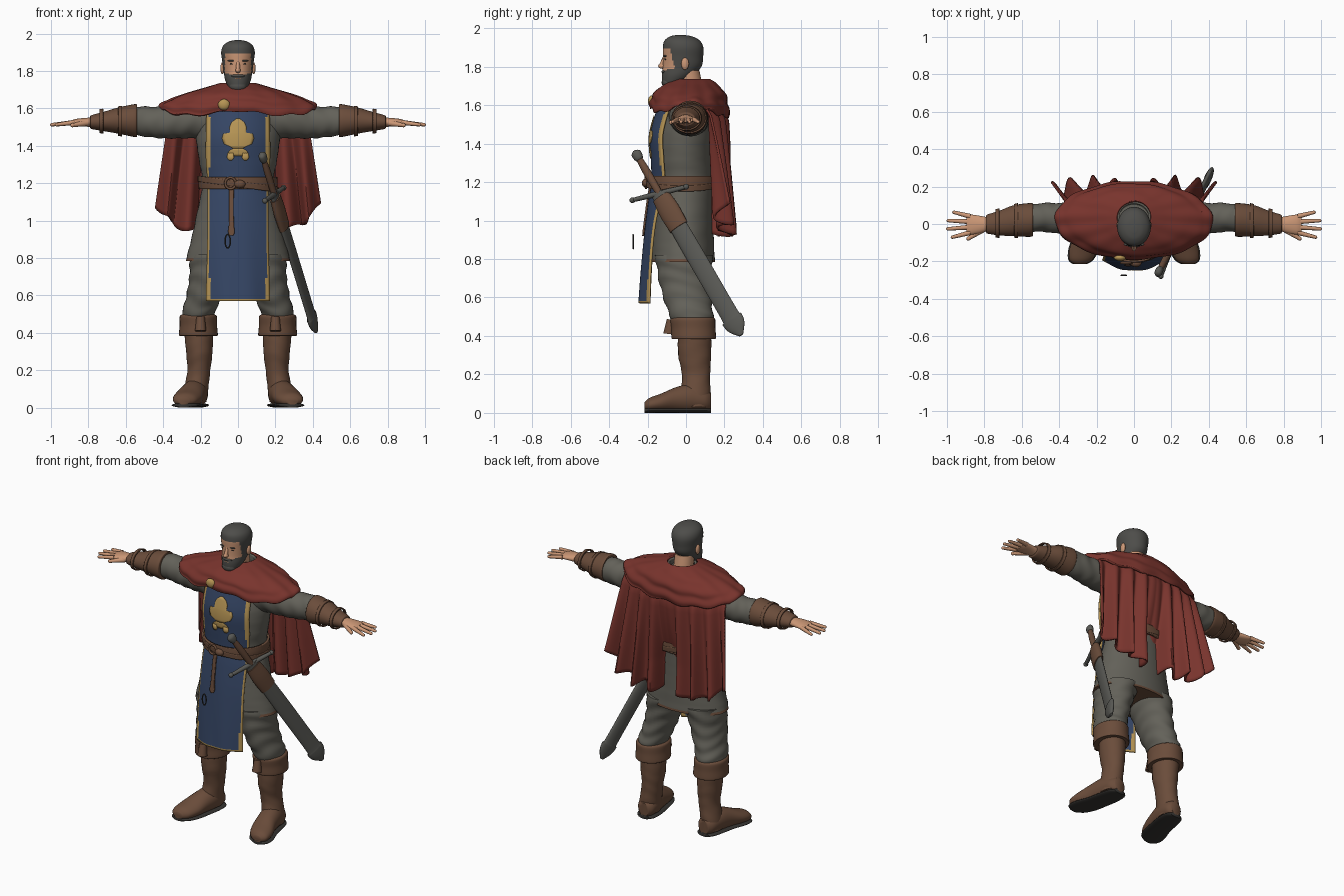
import bpy, bmesh, math
from mathutils import Vector, Matrix

cube = bpy.data.objects.get("Cube")
if cube:
    bpy.data.objects.remove(cube, do_unlink=True)


def material(name, *rgb):
    mat = bpy.data.materials.new(name)
    mat.use_nodes = True
    mat.diffuse_color = (*rgb, 1)
    mat.node_tree.nodes["Principled BSDF"].inputs["Base Color"].default_value = (*rgb, 1)
    return mat


RED = material("red_wool", .19, .034, .026)
BLUE = material("blue_cloth", .036, .061, .13)
GOLD = material("gold_trim", .47, .30, .09)
BROWN = material("brown_leather", .145, .073, .043)
GREY = material("grey_cloth", .125, .12, .1)
SKIN = material("skin", .6, .31, .18)
HAIR = material("dark_hair", .075, .074, .068)
STEEL = material("dull_steel", .1, .1, .09)
DARK = material("dark_sole", .035, .033, .03)


def finish(name, bm, mats, rule=None, mirror=False, thick=0, angle=50, matrix=None):
    """Turn a bmesh into a shaded object with its materials and modifiers."""
    bmesh.ops.recalc_face_normals(bm, faces=bm.faces)
    mesh = bpy.data.meshes.new(name)
    for face in bm.faces:
        face.smooth = True
        if rule:
            face.material_index = int(rule(face.calc_center_median()))
    bm.to_mesh(mesh)
    bm.free()
    mesh.set_sharp_from_angle(angle=math.radians(angle))
    for mat in mats:
        mesh.materials.append(mat)
    obj = bpy.data.objects.new(name, mesh)
    bpy.context.collection.objects.link(obj)
    if matrix:
        obj.matrix_world = matrix
    if thick:
        solid = obj.modifiers.new("thickness", "SOLIDIFY")
        solid.thickness, solid.offset = thick, 0
    if mirror:
        obj.modifiers.new("mirror", "MIRROR").use_clip = False
    return obj


def spline(rows, k):
    """Catmull-Rom refinement of a short table of sections."""
    out, last = [], len(rows) - 1
    for i in range(last):
        near = (rows[max(i - 1, 0)], rows[i], rows[i + 1], rows[min(i + 2, last)])
        for t in (j / k for j in range(k)):
            out.append([q + .5 * t * (r - p + t * (2*p - 5*q + 4*r - s + t * (3*q - p - 3*r + s)))
                        for p, q, r, s in zip(*near)])
    return out + [list(rows[-1])]


def skin_grid(bm, grid, closed):
    verts = [[bm.verts.new(co) for co in line] for line in grid]
    for a, b in zip(verts, verts[1:]):
        for i in range(len(a) - (not closed)):
            j = (i + 1) % len(a)
            bm.faces.new((a[i], a[j], b[j], b[i]))
    return verts


def loft(name, rows, mats, axis="z", n=32, k=5, wrinkle=0, warp=None, cap=True, **kw):
    """Elliptic sections (position, centre a, centre b, radius a, radius b) along an axis."""
    grid = []
    for t, a, b, ra, rb in spline(rows, k):
        line = []
        for i in range(n):
            ang = math.tau * i / n
            w = 1 + wrinkle * math.sin(t * 75 + 2 * math.sin(ang * 2 + t * 9))
            u, v = a + ra * w * math.cos(ang), b + rb * w * math.sin(ang)
            co = Vector({"x": (t, u, v), "y": (u, t, v), "z": (u, v, t)}[axis])
            line.append(warp(co, ang) if warp else co)
        grid.append(line)
    bm = bmesh.new()
    verts = skin_grid(bm, grid, True)
    if cap:
        bm.faces.new(verts[0])
        bm.faces.new(verts[-1])
    return finish(name, bm, mats, **kw)


def rod(name, p, q, r1, r2, mat, **kw):
    p, q = Vector(p), Vector(q)
    turn = (q - p).to_track_quat("Z", "Y").to_matrix().to_4x4()
    bm = bmesh.new()
    bmesh.ops.create_cone(bm, cap_ends=True, segments=12, radius1=r1, radius2=r2,
                          depth=(q - p).length, matrix=Matrix.Translation((p + q) / 2) @ turn)
    return finish(name, bm, [mat], **kw)


def blob(name, centre, size, mat, **kw):
    bm = bmesh.new()
    bmesh.ops.create_uvsphere(bm, u_segments=16, v_segments=10, radius=1,
                              matrix=Matrix.Translation(centre) @ Matrix.Diagonal((*size, 1)))
    return finish(name, bm, [mat], **kw)


def ring(name, centre, rx, rz, r, mat):
    """Thin upright loop facing the front."""
    grid = []
    for i in range(25):
        a = math.tau * i / 24
        out = Vector((math.cos(a), 0, math.sin(a)))
        mid = Vector(centre) + Vector((rx * out.x, 0, rz * out.z))
        grid.append([mid + r * (out * math.cos(b) + Vector((0, math.sin(b), 0)))
                     for b in (math.tau * j / 8 for j in range(8))])
    bm = bmesh.new()
    skin_grid(bm, grid, True)
    bmesh.ops.remove_doubles(bm, verts=bm.verts, dist=.0001)
    finish(name, bm, [mat])


# Tunic, with a leather hem
loft("tunic", [(.785, 0, -.015, .28, .165), (.9, 0, -.015, .25, .16), (1.05, 0, -.01, .218, .152),
               (1.2, 0, -.005, .19, .147), (1.32, 0, -.01, .208, .148), (1.45, 0, -.005, .225, .15),
               (1.56, 0, .01, .22, .13), (1.64, 0, .02, .13, .1), (1.69, 0, .03, .08, .075)],
     [GREY, BROWN], n=48, wrinkle=.006, rule=lambda c: c.z < .808)
loft("collar", [(1.63, 0, .035, .1, .09), (1.68, 0, .035, .09, .08), (1.725, 0, .04, .085, .075)],
     [GREY], cap=False, thick=.014)
loft("neck", [(1.62, 0, .03, .065, .065), (1.7, 0, .025, .06, .06), (1.78, 0, .01, .06, .06)], [SKIN])

# Tabard draped over the front: height, depth, curl back at the sides
DRAPE = spline([(.57, -.245, .055), (.75, -.23, .05), (.95, -.21, .05), (1.1, -.19, .06),
                (1.2, -.175, .07), (1.32, -.178, .06), (1.45, -.182, .06), (1.6, -.14, .06)], 6)


def drape(x, z):
    for lo, hi in zip(DRAPE, DRAPE[1:]):
        if z <= hi[0] or hi is DRAPE[-1]:
            f = (z - lo[0]) / (hi[0] - lo[0])
            y, curl = (a + (b - a) * f for a, b in zip(lo[1:], hi[1:]))
            fold = .005 * math.sin(x * 45 + z * 3) * max(0, 1.1 - z)
            return y + curl * (x / .17) ** 2 + fold


def panel(name, rows, mats, lift=0, cols=28, k=1, shift=0, **kw):
    grid = []
    for z, half in spline(rows, k):
        xs = [shift + half * (2 * i / cols - 1) for i in range(cols + 1)]
        grid.append([(x, drape(x, z) - lift, z) for x in xs])
    bm = bmesh.new()
    skin_grid(bm, grid, False)
    finish(name, bm, mats, **kw)


panel("tabard", [(.57, .17), (.9, .162), (1.2, .162), (1.35, .17), (1.6, .166)], [BLUE, GOLD],
      k=16, thick=.01, rule=lambda c: abs(c.x) > .149 or c.z < .588)
# Heraldic flower in thin gold plates
panel("flower_upper", [(1.385, .022), (1.4, .05), (1.41, .075), (1.44, .085), (1.465, .078), (1.47, .042),
                       (1.5, .045), (1.525, .034), (1.545, .008)], [GOLD], .009, 10, thick=.004)
panel("flower_base", [(1.345, .012), (1.36, .055), (1.375, .045), (1.386, .024)], [GOLD], .009, 10, thick=.004)
for side in (-1, 1):
    panel("flower_foot", [(1.322, .008), (1.335, .018), (1.362, .016)], [GOLD], .009, 4,
          shift=side * .04, thick=.004)

# Belts, buckle, hanging strap and loop
loft("belt", [(1.17, 0, -.02, .203, .178), (1.2, 0, -.02, .205, .18), (1.232, 0, -.02, .203, .178)],
     [BROWN], n=48, cap=False, thick=.014)
loft("sword_belt", [(1.16, .0, -.02, .21, .182), (1.19, 0, -.02, .21, .184)], [BROWN], n=48, cap=False,
     thick=.012, warp=lambda co, a: co + Vector((0, 0, -.14 * co.x + .02)))
ring("buckle", (-.04, -.208, 1.2), .028, .03, .007, BROWN)
blob("belt_knot", (.01, -.21, 1.195), (.03, .02, .022), BROWN)
panel("strap", [(.92, .008), (.94, .017), (1.0, .012), (1.19, .012)], [BROWN], .012, 4, k=4, shift=-.035, thick=.009)
ring("cord_loop", (-.055, -.275, .89), .014, .036, .004, DARK)

# Trousers and boots
loft("trousers", [(.82, .135, -.01, .125, .15), (.7, .158, -.008, .102, .135), (.58, .188, .01, .092, .122),
                  (.5, .212, .03, .088, .112), (.42, .215, .035, .07, .09)], [GREY], k=8, wrinkle=.03, mirror=True)
loft("boot_cuff", [(.385, .212, .04, .096, .108), (.39, .212, .04, .104, .116), (.44, .212, .038, .1, .115),
                   (.485, .212, .035, .1, .117), (.497, .212, .035, .09, .107)], [BROWN], mirror=True)
rod("cuff_tab", (.2, -.088, .41), (.2, -.078, .485), .03, .022, BROWN, mirror=True)
loft("boot_shaft", [(.42, .21, .045, .078, .088), (.3, .207, .045, .071, .085), (.2, .209, .052, .061, .073),
                    (.11, .222, .05, .064, .076), (.03, .228, .05, .06, .075)],
     [BROWN], wrinkle=.015, mirror=True)
FOOT = [(.13, .22, .06, .035, .045), (.1, .222, .065, .058, .06), (.03, .23, .075, .068, .075),
        (-.05, .246, .068, .07, .066), (-.13, .268, .052, .076, .048), (-.19, .284, .042, .062, .036),
        (-.215, .29, .036, .03, .02)]


def flatten(co, ang):
    co.z = max(co.z, .012)
    return co


loft("boot_foot", FOOT, [BROWN], axis="y", warp=flatten, mirror=True)
loft("boot_sole", [(y, x, .013, r + .006, .013) for y, x, _, r, _ in FOOT], [DARK], axis="y", mirror=True)

# Arms and hands
loft("sleeve", [(.16, .02, 1.54, .11, .1), (.28, .02, 1.54, .1, .1), (.4, .03, 1.525, .083, .085),
                (.5, .035, 1.53, .076, .08), (.6, .025, 1.535, .07, .07)], [GREY], axis="x", k=8,
     wrinkle=.025, mirror=True)
loft("bracer", [(.54, .025, 1.535, .078, .078), (.55, .022, 1.535, .09, .088), (.64, .018, 1.535, .083, .07),
                (.72, .005, 1.53, .066, .051), (.78, 0, 1.527, .052, .038), (.79, 0, 1.527, .046, .032)],
     [BROWN], axis="x", mirror=True)
for i, x in enumerate((.62, .72)):
    r = .08 - .015 * i
    loft("bracer_strap", [(x, .018 - .013 * i, 1.532, r + .01, r - .002), (x + .02, .016 - .013 * i, 1.532, r + .007, r - .005)],
         [BROWN], axis="x", cap=False, thick=.008, mirror=True)
loft("palm", [(.77, 0, 1.526, .034, .026), (.82, -.003, 1.526, .046, .023), (.87, -.003, 1.525, .053, .018),
              (.895, -.003, 1.523, .045, .011)], [SKIN], axis="x", mirror=True)
for i, reach in enumerate((.97, .995, .992, .962)):
    y = .034 * (i - 1.5) - .003
    knuckle, tip = Vector((.875, y * .85, 1.525)), Vector((reach, y * 1.3, 1.513))
    rod("finger", knuckle, tip, .0135, .009, SKIN, mirror=True)
    blob("fingertip", tip, (.01, .009, .009), SKIN, mirror=True)
rod("thumb", (.81, -.03, 1.522), (.885, -.078, 1.51), .017, .01, SKIN, mirror=True)
blob("thumb_tip", (.885, -.078, 1.51), (.012, .011, .011), SKIN, mirror=True)

# Head: hair and beard are chosen by position
loft("head", [(1.692, 0, -.08, .02, .025), (1.705, 0, -.075, .045, .046), (1.75, 0, -.045, .068, .08),
              (1.8, 0, -.02, .077, .1), (1.85, 0, -.015, .084, .104), (1.9, 0, -.015, .09, .105),
              (1.935, 0, -.02, .079, .092), (1.957, 0, -.025, .05, .058), (1.965, 0, -.03, .015, .018)],
     [HAIR, SKIN], n=64, k=8,
     rule=lambda c: c.y < -.05 and abs(c.x) < .07 and 1.77 + .3 * abs(c.x) < c.z < 1.893)
blob("nose", (0, -.124, 1.803), (.014, .021, .014), SKIN)
rod("nose_bridge", (0, -.108, 1.858), (0, -.13, 1.803), .008, .012, SKIN)
blob("moustache", (0, -.113, 1.774), (.035, .014, .01), HAIR)
blob("mouth", (0, -.119, 1.76), (.02, .006, .005), SKIN)
blob("beard_tuft", (0, -.095, 1.717), (.046, .032, .03), HAIR)
blob("eye", (.031, -.106, 1.838), (.012, .006, .005), DARK, mirror=True)
blob("brow", (.033, -.108, 1.855), (.022, .009, .005), HAIR, mirror=True)
blob("ear", (.083, -.005, 1.815), (.011, .02, .032), SKIN, mirror=True)


# Shoulder mantle, lifted over the arms and at the throat
def mantle_shape(co, ang):
    low = (1.73 - co.z) / .19
    front = max(0, .02 - co.y) / .2
    co.z += low * (.06 * (abs(co.x) / .42) ** 4 + .05 * front * (1 - abs(co.x) / .43))
    co.z += .007 * low * math.sin(ang * 13)
    swell = 1 + .022 * math.sin(low * 17 + 1.5 * math.sin(ang * 2)) + .02 * low * math.sin(ang * 11)
    co.x *= 1 + (swell - 1) * .5
    co.y *= swell
    return co


loft("shoulder_mantle", [(1.73, 0, .035, .09, .085), (1.705, 0, .03, .17, .125), (1.665, 0, .025, .29, .17),
                         (1.6, 0, .02, .39, .195), (1.54, 0, .02, .42, .2)],
     [RED], n=96, k=8, warp=mantle_shape, cap=False, thick=.014)
blob("brooch", (-.075, -.18, 1.62), (.032, .018, .03), GOLD)

# Cape hanging behind in deepening folds, pressed against the back in the middle
grid = []
for row in range(29):
    v = row / 28
    line = []
    for col in range(121):
        u = col / 60 - 1
        hem = .93 + .15 * u ** 4 + .015 * math.sin(u * 21)
        y = .17 + .04 * min(1, v * 6) - .11 * u * u * (1 - .6 * v)
        y += .045 * v ** .7 * math.cos(u * 25) * min(1, abs(u) * 4) + .015 * v
        y -= .1 * min(1, v * 1.4) ** 2 * math.exp(-(u / .22) ** 2)
        x = u * (.36 + .08 * v) + .012 * v * math.sin(u * 19)
        line.append((x, y, 1.64 + (hem - 1.64) * v))
    grid.append(line)
bm = bmesh.new()
skin_grid(bm, grid, False)
finish("cape", bm, [RED], thick=.012)

# Sheathed sword slung at the left hip
top, tip = Vector((.13, -.26, 1.35)), Vector((.42, .29, .4))
along = (tip - top).normalized()
cross = Vector((.1, .28, .07))
wide = (cross - along * cross.dot(along)).normalized()
frame = Matrix((wide, along.cross(wide), along)).transposed().to_4x4()
frame.translation = top
loft("sword_scabbard", [(.25, 0, 0, .045, .018), (.6, 0, 0, .05, .018), (1, 0, 0, .05, .017), (1.03, 0, 0, .06, .02),
                        (1.08, 0, 0, .05, .017), (1.13, 0, 0, .012, .008)], [STEEL], matrix=frame)
loft("scabbard_sling", [(.27, 0, 0, .05, .026), (.36, 0, 0, .058, .028), (.46, 0, 0, .054, .024)], [BROWN], matrix=frame)
loft("sword_grip", [(.03, 0, 0, .016, .014), (.12, 0, 0, .021, .018), (.25, 0, 0, .018, .016)], [BROWN], matrix=frame)
loft("sword_pommel", [(-.015, 0, 0, .01, .01), (0, 0, 0, .027, .02), (.03, 0, 0, .024, .02), (.045, 0, 0, .014, .012)],
     [STEEL], matrix=frame)
middle = top + along * .25
for side in (-1, 1):
    rod("crossguard", middle, middle + cross * side * .5, .016, .011, STEEL)
    blob("guard_end", middle + cross * side * .5, (.015, .015, .015), STEEL)
